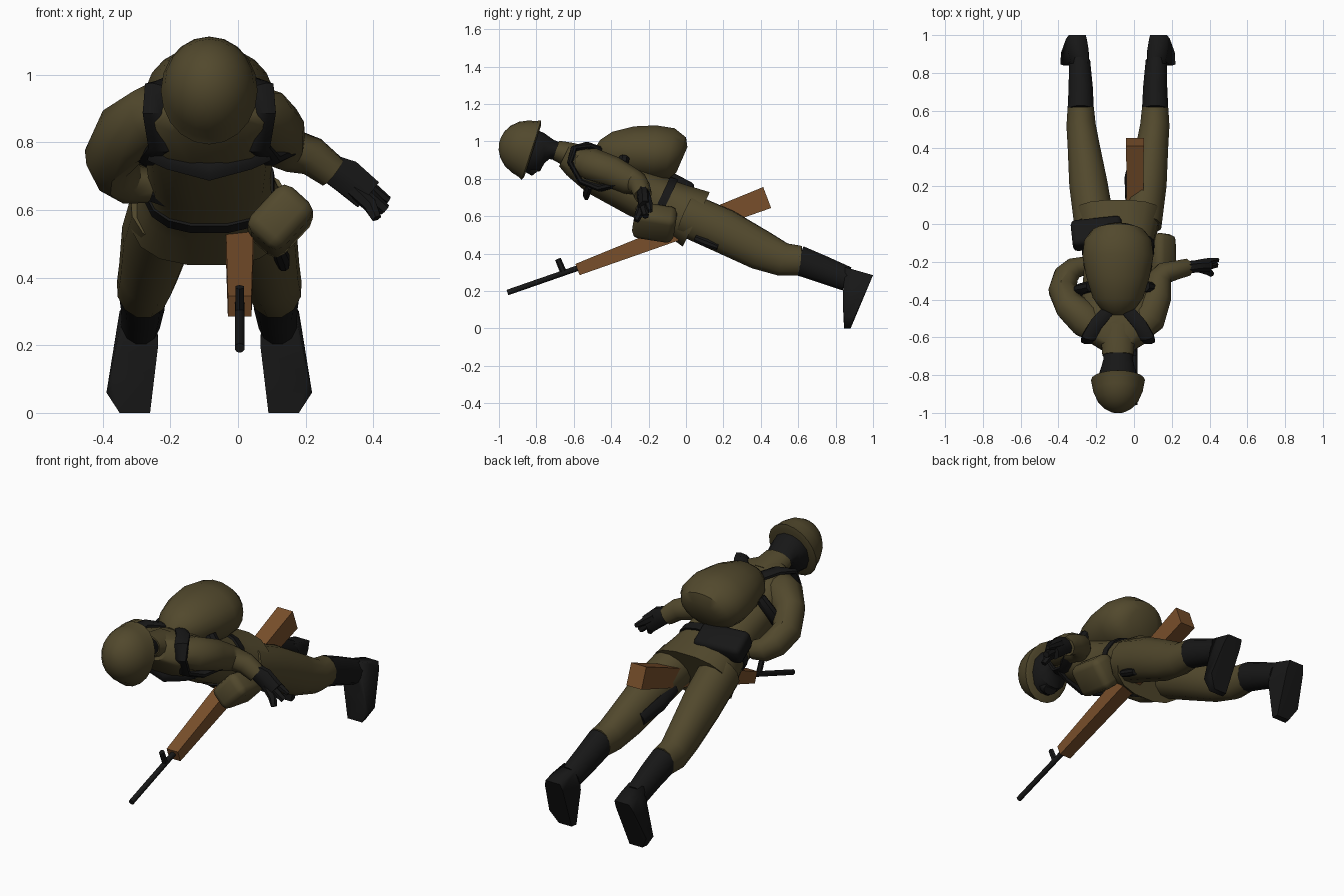
import bpy, bmesh, math
from mathutils import Vector

CX = -0.085  # body centre line


def material(name, rgb):
    m = bpy.data.materials.new(name)
    m.diffuse_color = (*rgb, 1)
    return m


OLIVE = material("olive cloth", (0.084, 0.066, 0.026))
DARK = material("dark leather", (0.0085, 0.0085, 0.0085))
WOOD = material("brown wood", (0.190, 0.078, 0.024))


def finish(name, bm, mat, angle=40):
    bmesh.ops.recalc_face_normals(bm, faces=bm.faces)
    me = bpy.data.meshes.new(name)
    bm.to_mesh(me)
    bm.free()
    me.materials.append(mat)
    ob = bpy.data.objects.new(name, me)
    bpy.context.collection.objects.link(ob)
    bpy.ops.object.select_all(action='DESELECT')
    ob.select_set(True)
    bpy.context.view_layer.objects.active = ob
    bpy.ops.object.shade_smooth_by_angle(angle=math.radians(angle))
    return ob


def tube(name, sections, mat, sides=12, up=(0, 0, 1), power=1.0):
    """Loft of (super)ellipses; section = (x, y, z, side radius, up radius)."""
    def rounded(v):
        return math.copysign(abs(v) ** power, v)
    bm = bmesh.new()
    pts = [Vector(s[:3]) for s in sections]
    rings = []
    for i, s in enumerate(sections):
        t = (pts[min(i + 1, len(pts) - 1)] - pts[max(i - 1, 0)]).normalized()
        side = t.cross(Vector(up)).normalized()
        n = side.cross(t)
        rings.append([bm.verts.new(pts[i] + side * s[3] * rounded(math.cos(a)) + n * s[4] * rounded(math.sin(a)))
                      for a in (2 * math.pi * (k + .5) / sides for k in range(sides))])
    for a, b in zip(rings, rings[1:]):
        for k in range(sides):
            j = (k + 1) % sides
            bm.faces.new((a[k], a[j], b[j], b[k]))
    bm.faces.new(rings[0])
    bm.faces.new(rings[-1])
    return finish(name, bm, mat)


def hull(name, points, mat, angle=30):
    bm = bmesh.new()
    for p in points:
        bm.verts.new(p)
    bmesh.ops.convex_hull(bm, input=bm.verts)
    return finish(name, bm, mat, angle)


def soft_box(name, loc, size, rot, mat, bevel):
    bm = bmesh.new()
    bmesh.ops.create_cube(bm, size=1)
    bmesh.ops.scale(bm, vec=size, verts=bm.verts)
    bmesh.ops.bevel(bm, geom=bm.edges[:], offset=bevel, segments=2, profile=.5, affect='EDGES')
    ob = finish(name, bm, mat, 50)
    ob.location = loc
    ob.rotation_euler = [math.radians(r) for r in rot]
    return ob


def mir(sections):
    """Reflect sections across the body centre line."""
    return [(2 * CX - s[0], *s[1:]) for s in sections]


# torso with flared coat skirt
tube("coat", [(CX, -.65, .925, .10, .065), (CX, -.60, .90, .18, .09), (CX, -.48, .84, .20, .125),
              (CX, -.25, .725, .183, .135), (CX, -.12, .668, .188, .135), (CX, -.05, .635, .205, .145),
              (CX, .055, .583, .235, .165)], OLIVE, 16, power=.8)
tube("belt", [(CX, -.145, .682, .193, .146), (CX, -.105, .663, .196, .148)], DARK, 16, power=.8)

# neck, hood and masked head
tube("collar", [(CX, -.56, .90, .11, .085), (CX, -.64, .935, .09, .066), (CX, -.695, .952, .085, .056)], OLIVE)
tube("hood", [(CX, -.67, .945, .078, .046), (CX, -.72, .957, .08, .055), (CX, -.76, .965, .092, .085),
              (CX, -.80, .955, .105, .12), (CX, -.87, .945, .10, .12)], DARK)
tube("mask_snout", [(CX, -.86, .93, .07, .05), (CX, -.82, .86, .055, .045), (CX, -.80, .835, .04, .03)],
     DARK, 10, up=(0, 1, 0))

# helmet: rings from the brim to the crown along a tilted axis
axis = Vector((0, -.95, .31))
rise = Vector((0, .31, .95))
bm = bmesh.new()
rings = []
profile = [(-.02, .125, .145), (-.012, .143, .168), (.012, .138, .156)]
profile += [(.165 * math.sin(a), .138 * math.cos(a), .154 * math.cos(a))
            for a in (math.radians(d) for d in (18, 36, 54, 70, 84))]
for h, rx, rz in profile:
    rings.append([bm.verts.new(Vector((CX, -.838, .957)) + axis * h + Vector((rx * math.cos(a), 0, 0))
                               + rise * rz * math.sin(a))
                  for a in (2 * math.pi * k / 20 for k in range(20))])
for a, b in zip(rings, rings[1:]):
    for k in range(20):
        bm.faces.new((a[k], a[(k + 1) % 20], b[(k + 1) % 20], b[k]))
bm.faces.new(rings[0])
bm.faces.new(rings[-1])
finish("helmet", bm, OLIVE, 50)

# backpack, hip pack and side pouch
tube("backpack", [(CX, -.475, .93, .05, .04), (CX, -.45, .935, .09, .075), (CX, -.39, .94, .135, .113),
                  (CX, -.28, .942, .17, .14), (CX, -.17, .938, .19, .15), (CX, -.09, .93, .18, .145),
                  (CX, -.045, .912, .145, .12), (CX, -.022, .902, .09, .075)], OLIVE, 20)
soft_box("hip_pack", (-.195, -.05, .755), (.27, .15, .11), (-27, 0, 6), DARK, .025)
soft_box("side_pouch", (.125, -.168, .567), (.135, .225, .18), (-12, 42, -8), OLIVE, .035)

# shoulder straps looping under the arms, and chest strap
strap = [(-.12, -.44, .95, .018, .035), (-.20, -.53, .98, .018, .038), (-.24, -.60, .96, .018, .04),
         (-.245, -.62, .89, .018, .04), (-.228, -.56, .785, .018, .04), (-.265, -.46, .75, .02, .035),
         (-.30, -.38, .775, .026, .045), (-.285, -.345, .84, .03, .035), (-.23, -.33, .91, .03, .03)]
tube("shoulder_strap_a", strap, DARK, 8, up=(1, 0, 0))
tube("shoulder_strap_b", mir(strap), DARK, 8, up=(1, 0, 0))
half = [(-.255, -.515, .775, .018, .034), (-.20, -.523, .75, .018, .034)]
tube("chest_strap", half + [(CX, -.533, .718, .018, .034)] + mir(half)[::-1], DARK, 8)

# legs, boots and feet
leg = [(.04, 0, .61, .11, .12), (.07, .2, .522, .105, .122), (.095, .4, .418, .088, .11),
       (.11, .52, .368, .08, .092), (.112, .615, .362, .072, .082)]
boot = [(.112, .60, .365, .072, .082), (.112, .72, .32, .066, .076), (.118, .86, .265, .058, .068)]
foot = [(c + s * w, y, z) for y, z, c, w in
        [(.84, .20, .118, .052), (.85, .328, .118, .045), (.92, .30, .125, .055), (1.0, .285, .13, .045),
         (.98, .24, .135, .055), (.845, .06, .155, .064), (.905, .07, .155, .062), (.84, .10, .15, .055),
         (.845, 0, .135, .045), (.88, 0, .135, .04)]
        for s in (-1, 1)]
for tag, f in (("right", lambda s: s), ("left", mir)):
    tube(tag + "_trouser_leg", f(leg), OLIVE)
    tube(tag + "_boot", f(boot), DARK)
    hull(tag + "_foot", f(foot), DARK, 60)
# dark sheath on the inner thigh and its strap under the thigh
tube("thigh_sheath", [(-.02, .14, .53, .03, .04), (-.01, .25, .485, .042, .05), (.018, .38, .435, .03, .04)],
     DARK, 8)
tube("thigh_strap", [(.12, .05, .483, .02, .02), (.13, .11, .458, .024, .024), (.135, .17, .435, .018, .018)],
     DARK, 8)

# outstretched arm with open hand
tube("right_sleeve", [(.02, -.57, .89, .07, .07), (.07, -.50, .875, .10, .09), (.12, -.39, .835, .08, .085),
                      (.13, -.30, .79, .07, .075), (.16, -.26, .775, .06, .065), (.22, -.245, .758, .052, .058),
                      (.28, -.23, .712, .048, .05)], OLIVE, 10)
tube("right_palm", [(.25, -.235, .735, .035, .04), (.32, -.225, .70, .035, .055), (.385, -.22, .645, .036, .052)],
     DARK, 8)
for i, (tip, r) in enumerate([((.445, -.19, .628), .012), ((.435, -.215, .60), .018), ((.41, -.265, .575), .016)]):
    tube("right_finger_%d" % (i + 1), [(.34, -.21 - .012 * i, .70 - .02 * i, .024, .024),
                                       (.39, -.20 - .025 * i, .665 - .025 * i, .022, .022), (*tip, r, r)], DARK, 6)

# bent arm with the hand at the waist
tube("left_sleeve", [(-.19, -.57, .89, .07, .07), (-.25, -.51, .88, .10, .095), (-.335, -.44, .825, .083, .10),
                     (-.38, -.35, .755, .075, .085), (-.36, -.275, .71, .068, .075), (-.32, -.235, .68, .058, .065),
                     (-.26, -.22, .67, .05, .05)], OLIVE, 10)
tube("left_hand", [(-.28, -.22, .67, .04, .04), (-.23, -.23, .655, .035, .04), (-.19, -.25, .63, .025, .03)], DARK, 8)

# rifle: tapered wooden stock, barrel and sight
GX = .005
slope = Vector((0, 1.01, .385)).normalized()
lift = Vector((0, -slope.z, slope.y))
stock = []
for y, z, w, h in [(-.58, .315, .035, .032), (.434, .70, .047, .06)]:
    for sx in (-1, 1):
        for sz in (-1, 1):
            stock.append(Vector((GX + sx * w, y, z)) + lift * h * sz)
hull("rifle_stock", stock, WOOD)
tube("rifle_barrel", [(GX, -.50, .35, .015, .015), (GX, -.955, .192, .015, .015)], DARK, 10)
tube("rifle_sight", [(GX, -.655, .30, .014, .018), (GX, -.685, .372, .014, .016)], DARK, 6, up=(0, 1, 0))
